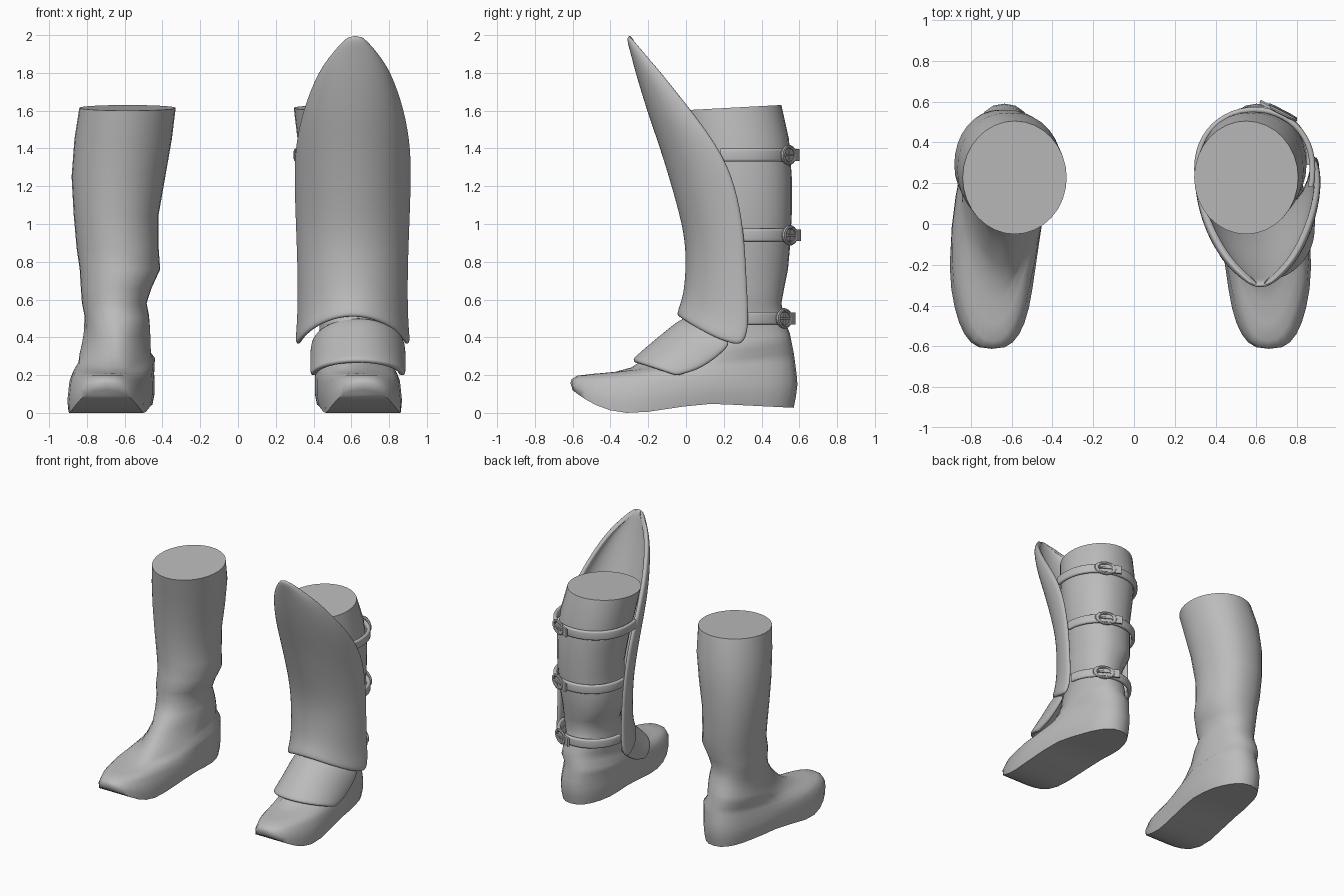
import bpy
import bmesh
from math import cos, sin, pi, radians, copysign
from mathutils import Vector

cube = bpy.data.objects.get("Cube")
if cube:
    bpy.data.objects.remove(cube)

# One grey finish for everything
grey = bpy.data.materials.new("plain_grey")
grey.use_nodes = True
colour = (0.5, 0.5, 0.5, 1)
grey.diffuse_color = colour
grey.node_tree.nodes["Principled BSDF"].inputs["Base Color"].default_value = colour


def finish(obj, name, angle=50):
    """Name, colour and smooth an object."""
    obj.name = name
    obj.data.materials.clear()
    obj.data.materials.append(grey)
    if obj.type == "MESH":
        bpy.ops.object.select_all(action="DESELECT")
        obj.select_set(True)
        bpy.context.view_layer.objects.active = obj
        bpy.ops.object.shade_smooth_by_angle(angle=radians(angle))
    return obj


def link(name, data):
    obj = bpy.data.objects.new(name, data)
    bpy.context.collection.objects.link(obj)
    return obj


def mesh_from(bm, name, angle=50):
    bmesh.ops.recalc_face_normals(bm, faces=bm.faces)
    mesh = bpy.data.meshes.new(name)
    bm.to_mesh(mesh)
    bm.free()
    return finish(link(name, mesh), name, angle)


# Foot rings: front y, front z, back y, back z, centre x, half width
FOOT_RINGS = [
    (-.60, .12, .57, .03, .672, .208),
    (-.612, .15, .582, .09, .672, .22),
    (-.605, .178, .59, .15, .671, .218),
    (-.575, .197, .585, .21, .668, .212),
    (-.49, .207, .577, .27, .662, .205),
    (-.38, .216, .57, .32, .656, .198),
    (-.29, .24, .56, .37, .65, .19),
    (-.20, .30, .55, .42, .645, .182),
    (-.10, .40, .53, .47, .64, .175),
]
# Shaft rings, from the ankle crease to the top
SHAFT_RINGS = [
    (-.01, .50, .515, .53, .642, .171),
    (.03, .58, .505, .58, .655, .171),
    (.02, .66, .52, .66, .645, .187),
    (.04, .76, .54, .76, .625, .213),
    (.05, .87, .55, .87, .637, .217),
    (.04, 1.05, .56, 1.05, .645, .225),
    (.02, 1.25, .56, 1.25, .633, .248),
    (-.02, 1.45, .545, 1.45, .608, .258),
    (-.05, 1.6, .505, 1.63, .585, .255),
]
BOOT_RINGS = FOOT_RINGS + SHAFT_RINGS
SIDES = 32


def sole_height(y):
    """Toe spring, ball on the ground, slightly raised arch and heel."""
    if y < -.3:
        return .12 * ((-.3 - y) / .3) ** 2
    t = min((y + .3) / .45, 1)
    return .048 * t * t * (3 - 2 * t) - .05 * max(0, y - .15)


def boot(name, side, shift):
    bm = bmesh.new()
    rings = []
    for r, (fy, fz, by, bz, cx, hw) in enumerate(BOOT_RINGS):
        foot = r < len(FOOT_RINGS)
        # Blunt toe, rounder heel, full calf
        front_power = min(1, .7 + .08 * max(0, r - 1))
        back_power = .85 if r < len(BOOT_RINGS) - 1 else 1
        taper = min(.32, .09 * r) if foot else 0
        skew = .1 if r < 6 else 0
        ring = []
        for i in range(SIDES):
            a = 2 * pi * i / SIDES
            power = front_power if cos(a) > 0 else back_power
            c = copysign(abs(cos(a)) ** (power if foot else 1), cos(a))
            s = copysign(abs(sin(a)) ** power, sin(a))
            f = (1 + c) / 2
            y = by + (fy - by) * f
            z = bz + (fz - bz) * f
            if r == 0:
                z = sole_height(y)
            elif r == 1:
                z = sole_height(y) + .06 - .03 * max(0, c) ** 4
            lean = skew * min(max(y, -.25), .35)
            x = cx - lean + hw * s * (1 - taper * max(0, c))
            ring.append(bm.verts.new((side * x + shift, y, z)))
        rings.append(ring)
    for low, high in zip(rings, rings[1:]):
        for i in range(SIDES):
            j = (i + 1) % SIDES
            bm.faces.new((low[i], low[j], high[j], high[i]))
    # Sole and top closed with strips running across
    for ring in (rings[0], rings[-1]):
        for i in range(SIDES // 2):
            quad = [ring[k % SIDES] for k in (i, i + 1, -i - 1, -i)]
            bm.faces.new(list(dict.fromkeys(quad)))
    return mesh_from(bm, name, 58)


boot("right_boot", -1, 0)
boot("left_boot", 1, -.035)


def plate(name, rows, thickness, arch):
    """Curved plate; row = ridge y, ridge z, edge y, edge z, half width, centre x."""
    bm = bmesh.new()
    grid = []
    for ry, rz, ey, ez, hw, cx in rows:
        line = []
        for i in range(-8, 9):
            a = i / 8 * pi / 2
            c = max(0, cos(a))
            line.append(bm.verts.new((cx + hw * sin(a), ey + (ry - ey) * c,
                                      ez + (rz - ez) * c ** arch)))
        grid.append(line)
    for up, down in zip(grid, grid[1:]):
        for i in range(len(up) - 1):
            bm.faces.new((up[i], up[i + 1], down[i + 1], down[i]))
    obj = mesh_from(bm, name, 180)
    solid = obj.modifiers.new("thickness", "SOLIDIFY")
    solid.thickness = thickness
    solid.offset = 0
    obj.modifiers.new("rounding", "SUBSURF").levels = 2


plate("shin_guard", [
    (-.302, 1.998, -.3, 1.993, .02, .62),
    (-.28, 1.92, -.22, 1.9, .105, .62),
    (-.25, 1.8, -.13, 1.8, .18, .617),
    (-.19, 1.6, .03, 1.6, .256, .612),
    (-.12, 1.4, .18, 1.4, .294, .608),
    (-.06, 1.2, .268, 1.2, .295, .607),
    (.01, .95, .31, .95, .285, .607),
    (.015, .77, .32, .75, .278, .607),
    (.003, .63, .332, .54, .278, .607),
    (-.022, .555, .33, .42, .285, .607),
    (-.038, .51, .295, .355, .292, .607),
], .034, 1.5)

plate("instep_guard", [
    (.0, .5, .25, .37, .235, .635),
    (-.09, .43, .15, .28, .24, .635),
    (-.18, .355, .06, .225, .24, .635),
    (-.25, .295, -.02, .205, .238, .635),
    (-.275, .27, -.045, .195, .233, .635),
], .032, 1)


def place(obj, name, point, turn, offset, scale):
    """Set a small part against the strap."""
    obj.scale = scale
    obj.rotation_euler = turn.to_euler()
    obj.location = point + turn @ Vector(offset)
    finish(obj, name, 40)


def box(name, point, turn, offset, size):
    bpy.ops.mesh.primitive_cube_add(size=1)
    place(bpy.context.object, name, point, turn, offset, size)


def strap(label, cx, cy, z, rx, ry, start, end):
    """Band around the back of the leg with a buckle on the outer rear."""
    curve = bpy.data.curves.new(label + "_strap", "CURVE")
    curve.dimensions = "2D"
    curve.extrude = .021
    curve.bevel_depth = .014
    curve.bevel_resolution = 3
    count = 28
    spline = curve.splines.new("POLY")
    spline.points.add(count)
    for i, p in enumerate(spline.points):
        a = radians(start + (end - start) * i / count)
        s = copysign(abs(sin(a)) ** .9, sin(a))
        p.co = (cx + rx * cos(a), cy + ry * s, 0, 1)
    spline.use_smooth = True
    band = finish(link(label + "_strap", curve), label + "_strap")
    band.location.z = z
    a = radians(64)
    point = Vector((cx + rx * cos(a), cy + ry * sin(a) ** .9, z))
    turn = Vector((cos(a) / rx, sin(a) / ry, 0)).to_track_quat("Z", "Y")
    bpy.ops.mesh.primitive_torus_add(major_radius=.044, minor_radius=.011,
                                     major_segments=24, minor_segments=8)
    place(bpy.context.object, label + "_buckle", point, turn, (-.005, 0, .014), (1.5, 1, .9))
    box(label + "_buckle_prong", point, turn, (0, 0, .018), (.1, .012, .014))
    box(label + "_strap_tail", point, turn, (.055, 0, .011), (.12, .062, .014))


strap("upper", .592, .265, 1.365, .283, .295, -14, 194)
strap("middle", .603, .29, .94, .258, .275, 0, 180)
strap("lower", .605, .26, .5, .245, .275, 8, 172)
